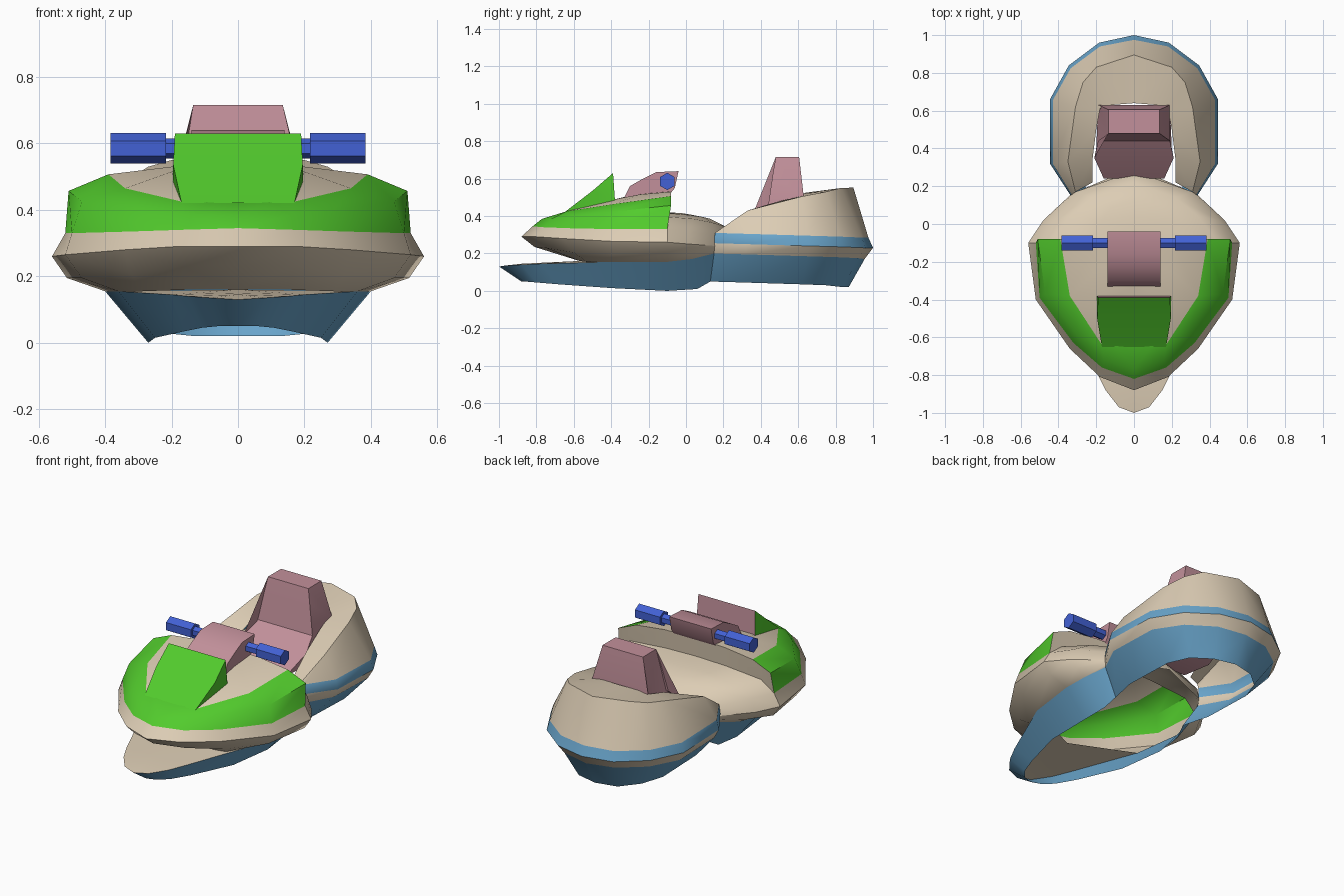
import bpy, bmesh, math
from mathutils import Vector

if "Cube" in bpy.data.objects:
    bpy.data.objects.remove(bpy.data.objects["Cube"])


def material(name, col):
    m = bpy.data.materials.new(name)
    m.diffuse_color = (*col, 1)
    m.use_nodes = True
    m.node_tree.nodes["Principled BSDF"].inputs["Base Color"].default_value = m.diffuse_color
    return m


BEIGE = material("beige", (0.72, 0.61, 0.46))
GREEN = material("green", (0.085, 0.60, 0.026))
BLUE = material("sky_blue", (0.14, 0.37, 0.59))
PINK = material("dusty_pink", (0.54, 0.28, 0.325))
ROYAL = material("royal_blue", (0.055, 0.12, 0.66))


def finish(bm, name, mats, mirror=False, angle=40):
    me = bpy.data.meshes.new(name)
    bm.to_mesh(me)
    bm.free()
    for m in mats:
        me.materials.append(m)
    ob = bpy.data.objects.new(name, me)
    bpy.context.collection.objects.link(ob)
    if mirror:
        mod = ob.modifiers.new("mirror", 'MIRROR')
        mod.use_clip = True
        mod.merge_threshold = 0.001
    bpy.ops.object.select_all(action='DESELECT')
    ob.select_set(True)
    bpy.context.view_layer.objects.active = ob
    bpy.ops.object.shade_smooth_by_angle(angle=math.radians(angle))
    return ob


def shell(name, rows, row_mats, up=False):
    """Half shell lofted between rows of points, one colour per strip, mirrored in x."""
    bm = bmesh.new()
    mats = list(dict.fromkeys(row_mats))
    vs = [[bm.verts.new(p) for p in r] for r in rows]
    for i, m in enumerate(row_mats):
        for j in range(len(rows[0]) - 1):
            f = bm.faces.new((vs[i][j], vs[i][j + 1], vs[i + 1][j + 1], vs[i + 1][j]))
            f.material_index = mats.index(m)
    bmesh.ops.remove_doubles(bm, verts=bm.verts, dist=0.0005)
    bmesh.ops.recalc_face_normals(bm, faces=bm.faces)
    bm.normal_update()
    mid = sum((v.co for v in bm.verts), Vector()) / len(bm.verts)
    ref = Vector((0, mid.y, 0.0 if up else 0.2))
    if sum((f.calc_center_median() - ref).dot(f.normal) * f.calc_area() for f in bm.faces) < 0:
        bmesh.ops.reverse_faces(bm, faces=bm.faces)
    return finish(bm, name, mats, True)


def prism(name, prof, mats, special=None, angle=40):
    """Solid across x from a side profile of (half width, y, z)."""
    bm = bmesh.new()
    l = [bm.verts.new((-w, y, z)) for w, y, z in prof]
    r = [bm.verts.new((w, y, z)) for w, y, z in prof]
    n = len(prof)
    for i in range(n):
        k = (i + 1) % n
        f = bm.faces.new((l[i], l[k], r[k], r[i]))
        f.material_index = 1 if i == special else 0
    caps = [bm.faces.new(l), bm.faces.new(r)]
    bmesh.ops.triangulate(bm, faces=caps)
    bmesh.ops.recalc_face_normals(bm, faces=bm.faces)
    return finish(bm, name, mats, angle=angle)


# lower front hull skirt
hull_top = [(0, -1, .13), (.08, -.97, .135), (.15, -.88, .14), (.2, -.78, .145),
            (.36, -.4, .155), (.4, -.1, .155), (.38, .03, .17), (.33, .15, .2)]
hull_low = [(0, -.88, .05), (.06, -.86, .05), (.11, -.8, .045), (.16, -.68, .035),
            (.25, -.4, .015), (.27, -.1, 0), (.26, .06, .01), (.24, .13, .05)]
shell("lower_hull", [hull_low, hull_top], [BLUE])

# bow deck over the nose of the lower hull
deck_mid = [(0, -1, .13), (0, -.96, .135), (0, -.88, .145), (0, -.78, .15), (0, -.57, .16)]
shell("bow_deck", [hull_top[:5], deck_mid], [BEIGE], up=True)

# belly of the front pod, from the hull to the widest line
pod_bottom = [(0, -.57, .16), (.15, -.57, .16), (.29, -.53, .155), (.36, -.4, .155),
              (.4, -.1, .155), (.38, .03, .17), (.33, .15, .2)]
pod_low = [(0, -.81, .235), (.17, -.75, .23), (.32, -.6, .205), (.47, -.38, .195),
           (.515, -.1, .195), (.44, .04, .205), (.33, .155, .215)]
pod_wide = [(0, -.88, .29), (.18, -.81, .29), (.34, -.66, .28), (.52, -.4, .265),
            (.56, -.1, .26), (.48, .02, .25), (.33, .16, .24)]
shell("pod_belly", [pod_bottom, pod_low, pod_wide], [BEIGE, BEIGE])

# hood with green band and beige top
hood_low = [(0, -.82, .345), (.17, -.76, .34), (.32, -.63, .335), (.5, -.39, .33), (.52, -.1, .33)]
hood_up = [(0, -.77, .385), (.16, -.72, .385), (.29, -.6, .40), (.47, -.37, .425), (.51, -.08, .457)]
hood_ridge = [(0, -.64, .42), (.1, -.64, .425), (.17, -.64, .425), (.34, -.38, .465), (.39, -.08, .507)]
hood_in = [(0, -.38, .49), (.1, -.38, .49), (.19, -.38, .49), (.2, -.25, .515), (.2, -.08, .53)]
hood_mid = [(0, -.38, .49), (0, -.34, .5), (0, -.3, .51), (0, -.2, .525), (0, -.08, .535)]
shell("hood", [pod_wide[:5], hood_low, hood_up, hood_ridge, hood_in, hood_mid],
      [BEIGE, GREEN, GREEN, BEIGE, BEIGE], up=True)

# footwell deck behind the hood, with the drop under the hood lip
shell("rear_deck", [
    [(.56, -.1, .26), (.48, .02, .25), (.33, .16, .24), (0, .3, .24)],
    [(.52, -.1, .33), (.45, .02, .325), (.31, .17, .29), (0, .28, .28)],
    [(.44, -.09, .395), (.34, .04, .385), (.22, .14, .365), (0, .22, .34)],
    [(.2, -.09, .415), (.17, .02, .405), (.12, .09, .395), (0, .13, .385)],
    [(0, -.09, .42), (0, -.02, .415), (0, .04, .405), (0, .13, .385)]], [BEIGE] * 4, up=True)
shell("hood_back", [
    [(.52, -.1, .33), (.44, -.09, .395), (.2, -.09, .415), (0, -.09, .42)],
    [(.51, -.08, .457), (.39, -.08, .507), (.2, -.08, .53), (0, -.08, .535)]], [BEIGE])

# rear body: skirt, beige line, stripe, flank, inner slope to the seat
shell("rear_body", [
    [(.24, .13, .05), (.28, .3, .045), (.28, .62, .035), (.23, .75, .03), (.13, .84, .02), (0, .87, .02)],
    [(.33, .15, .2), (.415, .32, .195), (.415, .65, .185), (.32, .81, .18), (.17, .92, .175), (0, .955, .17)],
    [(.335, .15, .255), (.445, .32, .25), (.445, .66, .24), (.345, .84, .235), (.185, .96, .23), (0, 1, .23)],
    [(.33, .155, .31), (.43, .32, .305), (.43, .655, .295), (.335, .825, .29), (.18, .94, .285), (0, .975, .285)],
    [(.31, .17, .32), (.35, .33, .43), (.31, .62, .505), (.27, .75, .53), (.2, .83, .55), (0, .895, .552)],
    [(.22, .22, .31), (.22, .34, .41), (.2, .5, .48), (.18, .61, .505), (.12, .63, .52), (0, .64, .525)]],
    [BLUE, BEIGE, BLUE, BEIGE, BEIGE], up=True)

# seat with tapered backrest
prism("seat", [(.16, .24, .29), (.21, .35, .39), (.19, .44, .46), (.155, .465, .63), (.135, .48, .715),
               (.135, .605, .715), (.19, .63, .5), (.19, .63, .42), (.2, .4, .3)], [PINK], angle=35)

# windscreen: green cowl with a pink back
prism("windscreen", [(.17, -.65, .42), (.195, -.5, .535), (.19, -.39, .63), (.195, -.38, .485)],
      [GREEN, PINK], special=2, angle=30)

# steering console
prism("steering_console", [(.14, -.33, .50), (.14, -.3, .56), (.14, -.23, .60), (.14, -.16, .635),
                           (.14, -.04, .64), (.14, -.06, .55), (.14, -.1, .50)], [PINK], angle=35)


# handlebar rods and grips, six sided
def bar(name, x0, x1, rad):
    bm = bmesh.new()
    ring = [[bm.verts.new((x, -.1 + rad * math.sin(a * math.pi / 3), .585 + rad * math.cos(a * math.pi / 3)))
             for a in range(6)] for x in (x0, x1)]
    for i in range(6):
        k = (i + 1) % 6
        bm.faces.new((ring[0][i], ring[0][k], ring[1][k], ring[1][i]))
    bm.faces.new(ring[0])
    bm.faces.new(ring[1])
    bmesh.ops.recalc_face_normals(bm, faces=bm.faces)
    finish(bm, name, [ROYAL], angle=30)


for side, s in (("left", -1), ("right", 1)):
    bar(side + "_handle_rod", s * .13, s * .22, .03)
    bar(side + "_grip", s * .217, s * .384, .046)
